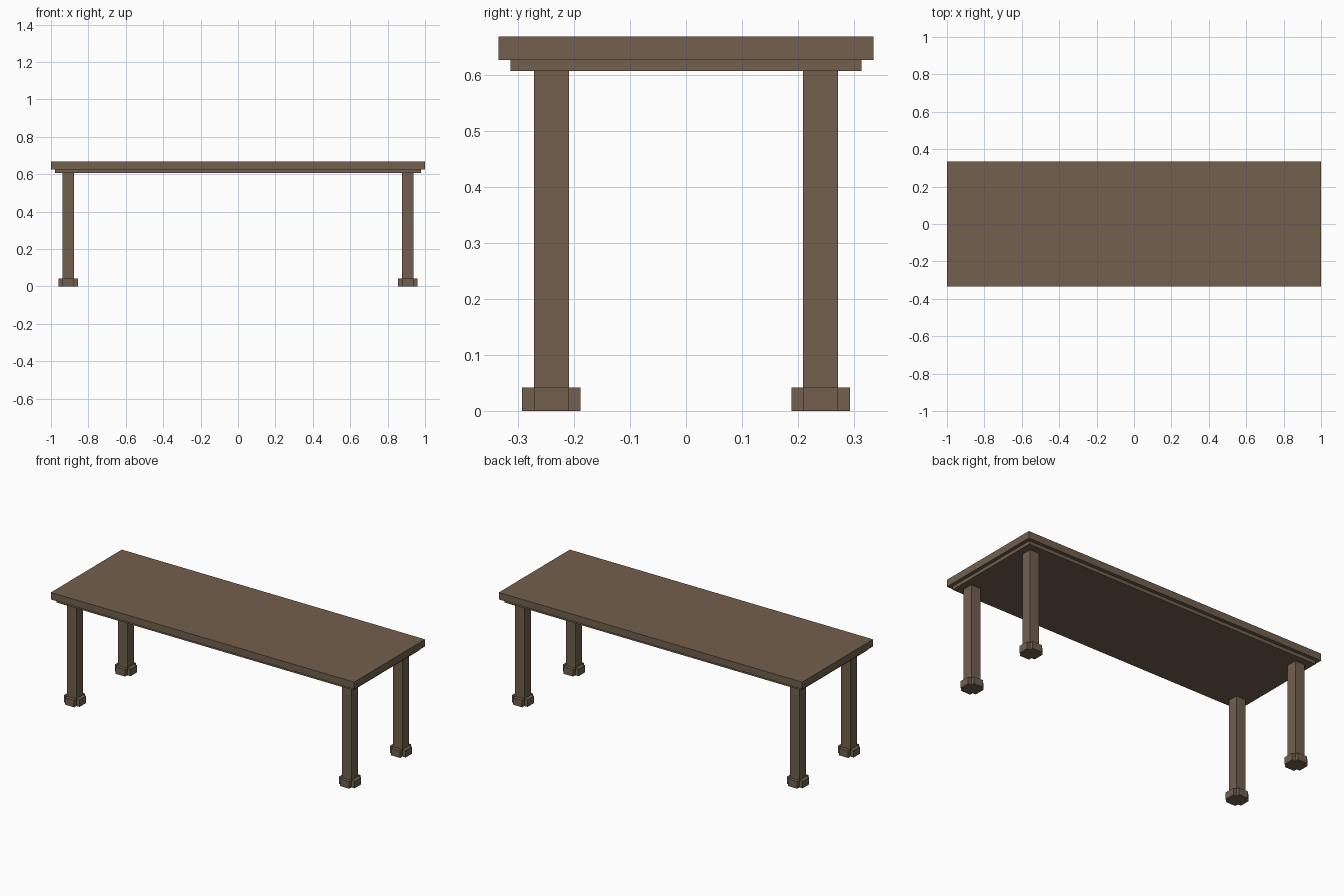
import bpy, bmesh

if "Cube" in bpy.data.objects:
    bpy.data.objects.remove(bpy.data.objects["Cube"])

wood = bpy.data.materials.new("brown wood")
wood.diffuse_color = (0.168, 0.115, 0.075, 1)
wood.use_nodes = True
wood.node_tree.nodes["Principled BSDF"].inputs["Base Color"].default_value = wood.diffuse_color


def prism(name, outline, z0, z1):
    """Extrude a flat outline from z0 up to z1."""
    bm = bmesh.new()
    face = bm.faces.new([bm.verts.new((x, y, z0)) for x, y in outline])
    out = bmesh.ops.extrude_face_region(bm, geom=[face])
    for v in out["geom"]:
        if isinstance(v, bmesh.types.BMVert):
            v.co.z = z1
    bmesh.ops.recalc_face_normals(bm, faces=bm.faces)
    mesh = bpy.data.meshes.new(name)
    bm.to_mesh(mesh)
    bm.free()
    mesh.materials.append(wood)
    obj = bpy.data.objects.new(name, mesh)
    bpy.context.collection.objects.link(obj)
    return obj


def rect(hx, hy):
    return [(-hx, -hy), (hx, -hy), (hx, hy), (-hx, hy)]


def cross(a, b):
    """Plus-shaped outline: arm half width a, arm reach b."""
    return [(-a, -b), (a, -b), (a, -a), (b, -a), (b, a), (a, a),
            (a, b), (-a, b), (-a, a), (-b, a), (-b, -a), (-a, -a)]


# Table top and the thinner board under it
prism("table_top", rect(1.0, 0.334), 0.626, 0.668)
prism("under_board", rect(0.979, 0.313), 0.606, 0.626)

# Square legs with blocks on each side of the foot
for side, sx in (("left", -1), ("right", 1)):
    for end, sy in (("front", -1), ("back", 1)):
        leg = prism(f"{end}_{side}_leg", rect(0.031, 0.031), 0.042, 0.606)
        foot = prism(f"{end}_{side}_foot", cross(0.031, 0.052), 0, 0.042)
        for obj in (leg, foot):
            obj.location = (sx * 0.907, sy * 0.24, 0)
